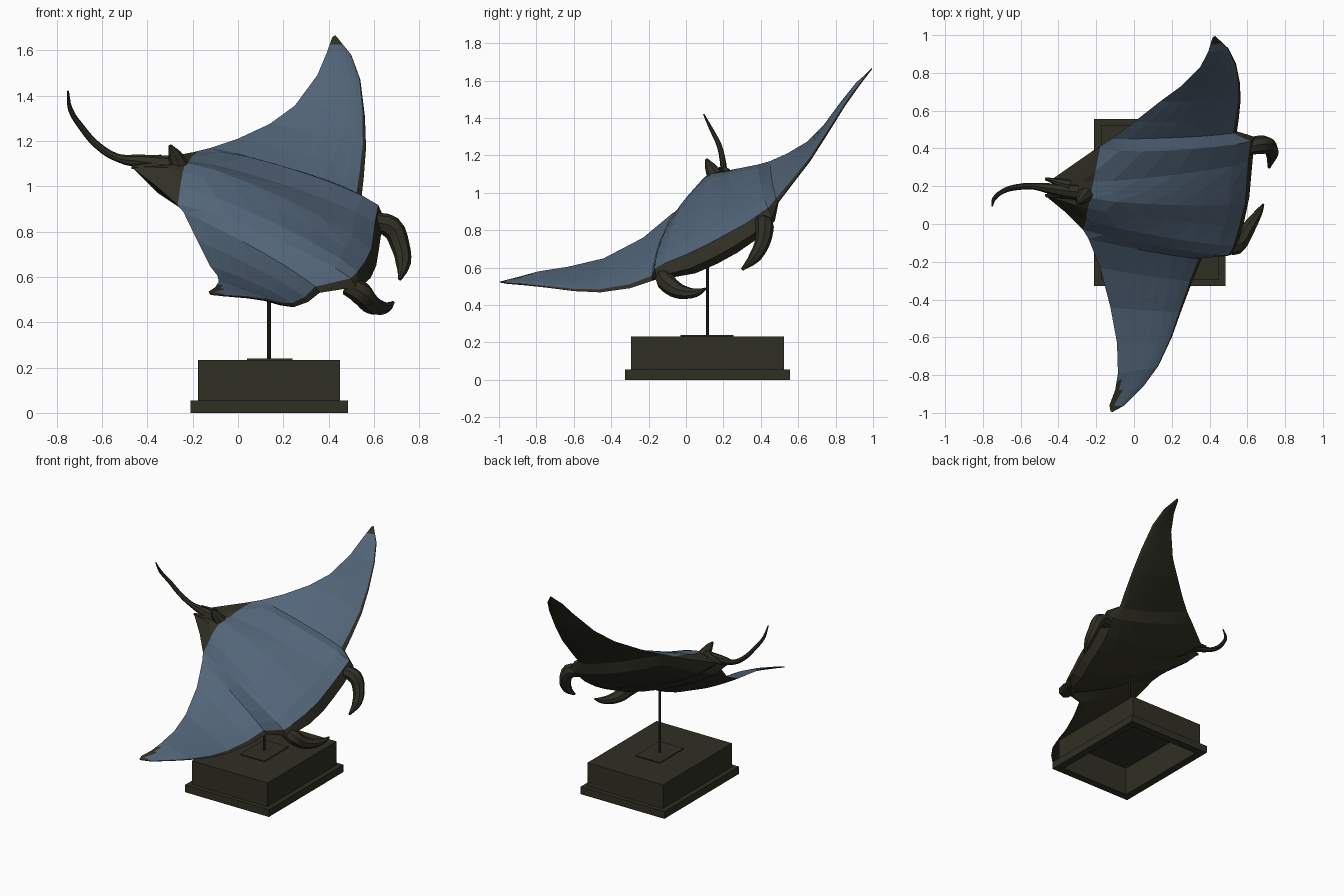
import bpy, bmesh, math
from mathutils import Vector

if "Cube" in bpy.data.objects:
    bpy.data.objects.remove(bpy.data.objects["Cube"])


def material(name, rgb):
    m = bpy.data.materials.new(name)
    m.diffuse_color = (*rgb, 1)
    m.use_nodes = True
    m.node_tree.nodes["Principled BSDF"].inputs["Base Color"].default_value = m.diffuse_color
    return m


BLUE = material("slate blue", (0.085, 0.130, 0.190))
DARK = material("dark olive bronze", (0.030, 0.029, 0.018))


def finish(name, bm, mats):
    bmesh.ops.recalc_face_normals(bm, faces=bm.faces)
    me = bpy.data.meshes.new(name)
    bm.to_mesh(me)
    bm.free()
    ob = bpy.data.objects.new(name, me)
    bpy.context.collection.objects.link(ob)
    for m in mats:
        me.materials.append(m)
    return ob


def skin(bm, rings):
    """Bridge closed rings, cap both ends; returns rows of side faces."""
    n = len(rings[0])
    rows = []
    for a, b in zip(rings, rings[1:]):
        rows.append([bm.faces.new((a[i], a[(i + 1) % n], b[(i + 1) % n], b[i]))
                     for i in range(n)])
    bm.faces.new(rings[0])
    bm.faces.new(rings[-1][::-1])
    return rows


# Chordwise sections: leading edge xyz, trailing edge xyz, thickness
left_wing = [
    (.43, .995, 1.665, .415, .985, 1.655, .004),
    (.50, .93, 1.58, .392, .91, 1.59, .008),
    (.54, .85, 1.47, .35, .83, 1.49, .012),
    (.56, .75, 1.31, .25, .73, 1.355, .015),
    (.565, .66, 1.17, .14, .65, 1.275, .018),
    (.555, .56, 1.04, .0, .54, 1.21, .022),
    (.545, .49, .95, -.12, .45, 1.17, .03),
]
trunk = [
    (.64, .46, .87, -.20, .40, 1.15, .08),
    (.63, .36, .78, -.43, .24, 1.105, .105),
    (.62, .25, .71, -.42, .20, 1.10, .118),
    (.61, .14, .65, -.40, .18, 1.10, .12),
    (.585, .02, .595, -.47, .15, 1.085, .115),
    (.55, -.10, .565, -.36, .06, 1.0, .09),
    (.52, -.16, .555, -.27, -.03, .92, .055),
]
right_wing = [
    (.36, -.18, .53, -.24, -.08, .885, .03),
    (.31, -.30, .49, -.18, -.23, .76, .024),
    (.25, -.46, .468, -.125, -.44, .65, .02),
    (.20, -.60, .475, -.09, -.63, .605, .016),
    (.13, -.75, .495, -.085, -.79, .58, .013),
    (.05, -.86, .507, -.10, -.88, .555, .01),
    (-.05, -.96, .515, -.13, -.96, .535, .006),
    (-.115, -.995, .522, -.125, -.99, .525, .004),
]
T = [0, .04, .13, .27, .42, .58, .73, .87, 1]
THIN = [0, .5, .8, 1, .95, .75, .5, .25, 0]
FULL = [0, .55, .78, .92, 1, 1, .92, .65, 0]
UP = Vector((.295, -.47, .83)).normalized()

bm = bmesh.new()
rings = []
for s in left_wing + trunk + right_wing:
    lead, trail, thick = Vector(s[:3]), Vector(s[3:6]), s[6]
    b = min(1, thick / .1)
    mid = [lead.lerp(trail, t) for t in T]
    h = [thick * (a + (c - a) * b) for a, c in zip(THIN, FULL)]
    top = [p + UP * k for p, k in zip(mid, h)]
    low = [p - UP * k * .85 for p, k in zip(mid, h)]
    rings.append([bm.verts.new(p) for p in top + low[-2:0:-1]])
for f in bm.faces:
    f.material_index = 1
rows = skin(bm, rings)
for f in bm.faces:
    f.material_index = 1
for row in rows:
    for f in row[1:len(T) - 1]:
        f.material_index = 0

# Cut the colour borders at tail and both wing tips
cuts = [((-.24, .1, 1), (1, -.2, 0)),
        ((.43, .95, 1.625), (0, 0, -1)),
        ((-.1, -.84, .55), (-.6, 1, 0))]
for co, no in cuts:
    bmesh.ops.bisect_plane(bm, geom=bm.verts[:] + bm.edges[:] + bm.faces[:],
                           plane_co=co, plane_no=no, dist=1e-5)
for f in bm.faces:
    c = f.calc_center_median()
    tail = (c - Vector(cuts[0][0])).dot(Vector(cuts[0][1])) < 0 and c.y > -.03
    left_tip = c.z > 1.625
    right_tip = c.y < -.84 and c.x < -.075
    if tail or left_tip or right_tip:
        f.material_index = 1
bmesh.ops.triangulate(bm, faces=bm.faces)
finish("ray_body", bm, [BLUE, DARK])


def tube(name, pts, radii):
    """Tapered round limb along a smooth path."""
    cu = bpy.data.curves.new(name, 'CURVE')
    cu.dimensions = '3D'
    cu.bevel_depth = 1
    cu.bevel_resolution = 2
    cu.use_fill_caps = True
    cu.resolution_u = 3
    sp = cu.splines.new('BEZIER')
    sp.bezier_points.add(len(pts) - 1)
    for bp, p, r in zip(sp.bezier_points, pts, radii):
        bp.co, bp.radius = p, r
        bp.handle_left_type = bp.handle_right_type = 'AUTO'
    cu.materials.append(DARK)
    ob = bpy.data.objects.new(name, cu)
    bpy.context.collection.objects.link(ob)
    bpy.ops.object.select_all(action='DESELECT')
    ob.select_set(True)
    bpy.context.view_layer.objects.active = ob
    bpy.ops.object.convert(target='MESH')
    bpy.ops.object.shade_smooth_by_angle(angle=math.radians(40))


# Head fins
tube("left_head_fin",
     [(.60, .41, .84), (.675, .42, .82), (.715, .41, .74), (.73, .37, .66), (.715, .30, .59)],
     [.045, .05, .042, .034, .008])
tube("right_head_fin",
     [(.48, -.12, .56), (.54, -.11, .53), (.58, -.06, .485), (.62, 0, .465),
      (.66, .06, .468), (.685, .105, .488)],
     [.04, .052, .045, .035, .022, .006])

# Tail and small back fins
tube("tail",
     [(-.30, .17, 1.09), (-.43, .185, 1.11), (-.53, .20, 1.125), (-.62, .195, 1.18),
      (-.69, .175, 1.26), (-.74, .135, 1.34), (-.75, .095, 1.42)],
     [.045, .03, .018, .016, .014, .011, .004])
tube("dorsal_fin", [(-.26, .155, 1.09), (-.28, .13, 1.14), (-.30, .11, 1.18)],
     [.045, .03, .008])
for side, y, z in (("left", .24, 1.11), ("right", .15, 1.085)):
    tube(side + "_pelvic_fin", [(-.34, .18 + (y - .19) * .5, z), (-.47, y, z)], [.03, .008])


def stepped_box(name, cx, cy, steps):
    """Stack of rectangles (half width, half depth, z), skinned and capped."""
    bm = bmesh.new()
    skin(bm, [[bm.verts.new((cx + i * w, cy + j * d, z))
               for i, j in ((-1, -1), (1, -1), (1, 1), (-1, 1))] for w, d, z in steps])
    finish(name, bm, [DARK])


# Hollow plinth, cap plate and post
stepped_box("plinth", .1375, .115,
            [(.29, .385, .215), (.29, .385, .0), (.348, .442, 0), (.348, .442, .055),
             (.313, .41, .055), (.313, .41, .233)])
stepped_box("cap_plate", .14, .112, [(.1, .142, .23), (.1, .142, .24)])
bm = bmesh.new()
skin(bm, [[bm.verts.new((.137 + .008 * math.cos(i * math.tau / 10),
                         .115 + .008 * math.sin(i * math.tau / 10), z))
           for i in range(10)] for z in (.235, .86)])
finish("post", bm, [DARK])
